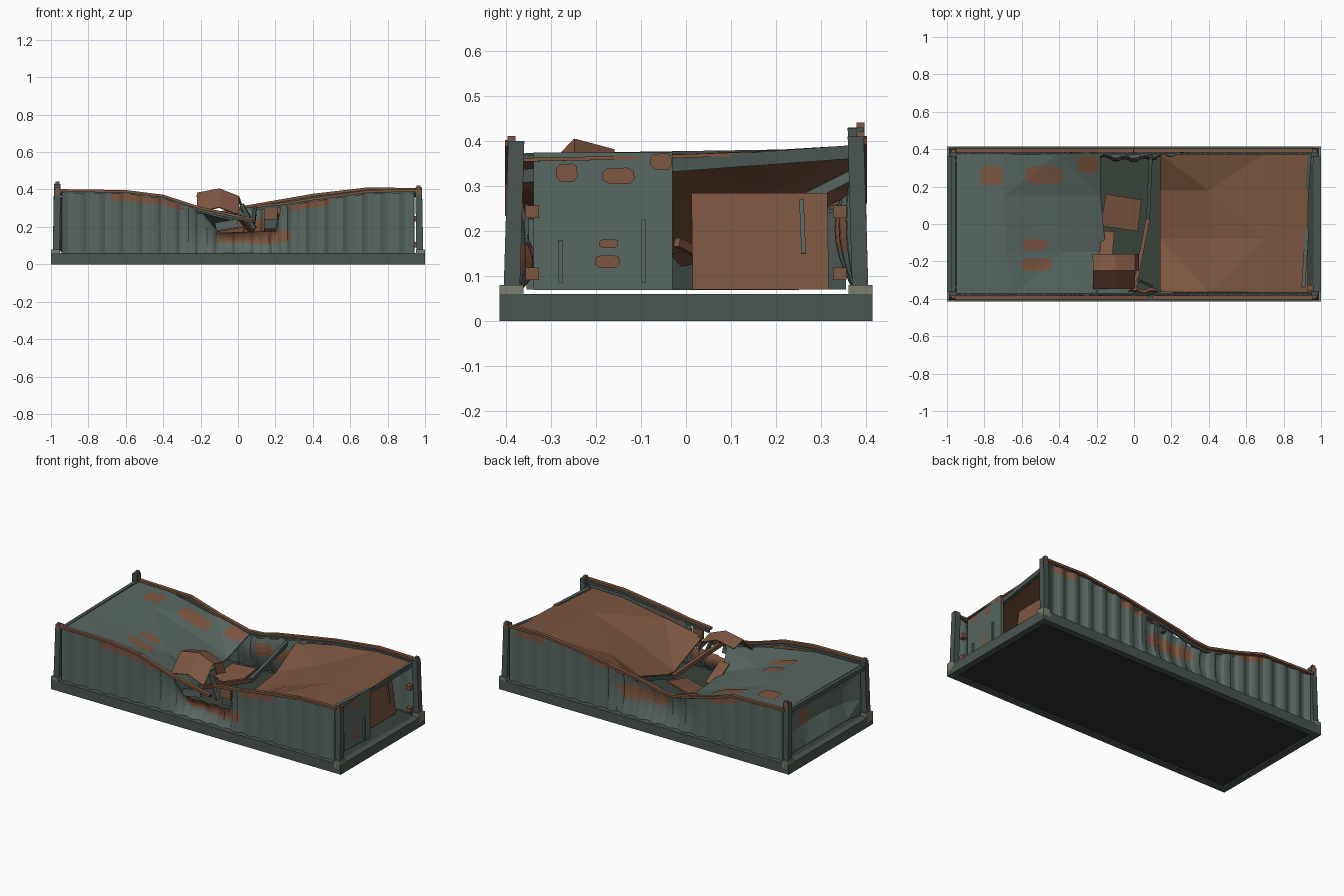
import bpy, bmesh, math
from mathutils import Vector
from mathutils.bvhtree import BVHTree

if "Cube" in bpy.data.objects:
    bpy.data.objects.remove(bpy.data.objects["Cube"])


def mat(name, *rgb):
    m = bpy.data.materials.new(name)
    m.diffuse_color = (*rgb, 1)
    m.use_nodes = True
    m.node_tree.nodes["Principled BSDF"].inputs["Base Color"].default_value = m.diffuse_color
    return m


TEAL = mat("faded teal paint", .098, .135, .122)
FRAME = mat("dark teal frame", .068, .092, .084)
RUST = mat("rust", .205, .092, .051)
CAST = mat("corner casting grey", .2, .205, .16)
FLOOR = mat("floor green", .042, .056, .045)
UNDER = mat("underside black", .027, .03, .026)


def make(name, verts, faces, *mats):
    me = bpy.data.meshes.new(name)
    me.from_pydata([tuple(v) for v in verts], [], faces)
    ob = bpy.data.objects.new(name, me)
    bpy.context.collection.objects.link(ob)
    for m in mats:
        me.materials.append(m)
    return ob


def hexa(name, ring_a, ring_b, m):
    f = [(3, 2, 1, 0), (4, 5, 6, 7)] + [(i, (i + 1) % 4, 4 + (i + 1) % 4, 4 + i) for i in range(4)]
    return make(name, list(ring_a) + list(ring_b), f, m)


def box(name, x0, x1, y0, y1, z0, z1, m):
    ring = lambda z: [(x0, y0, z), (x1, y0, z), (x1, y1, z), (x0, y1, z)]
    return hexa(name, ring(z0), ring(z1), m)


def bar(name, p, q, w, h, m):
    """Square bar from p to q, w wide and h tall."""
    p, q = Vector(p), Vector(q)
    d = (q - p).normalized()
    s = d.cross(Vector((0, 0, 1)) if abs(d.z) < .9 else Vector((1, 0, 0))).normalized()
    u = s.cross(d)
    ring = lambda c: [c + s * w / 2 * a + u * h / 2 * b for a, b in ((1, -1), (1, 1), (-1, 1), (-1, -1))]
    return hexa(name, ring(p), ring(q), m)


def sheet(name, f, us, vs, mats, rule=None, thick=.008):
    """Sheet through f(u, v), solidified; rule(centre) picks the material."""
    n = len(vs)
    vts = [f(u, v) for u in us for v in vs]
    fcs = []
    for i in range(len(us) - 1):
        for j in range(n - 1):
            a, b, c, d = i * n + j, (i + 1) * n + j, (i + 1) * n + j + 1, i * n + j + 1
            fcs += [(a, b, c), (a, c, d)] if (i + j) % 2 else [(a, b, d), (b, c, d)]
    ob = make(name, vts, fcs, *mats)
    if rule:
        for p in ob.data.polygons:
            p.material_index = int(bool(rule(p.center)))
    mod = ob.modifiers.new("thickness", 'SOLIDIFY')
    mod.thickness, mod.offset = thick, 0
    return ob


def interp(pts, x):
    for (a, za), (b, zb) in zip(pts, pts[1:]):
        if x <= b:
            return za + (zb - za) * max(0, (x - a)) / (b - a)
    return pts[-1][1]


def span(a, b, n):
    return [a + (b - a) * i / n for i in range(n + 1)]


# Crushed roof-line profiles (x, z)
BACK = [(-.96, .385), (-.6, .375), (-.4, .315), (-.2, .268), (-.1, .275), (0, .3), (.4, .37), (.7, .405), (.96, .4)]
FRONT_L = [(-.96, .395), (-.6, .39), (-.4, .365), (-.2, .3), (.08, .24)]
FRONT_R = [(.1, .31), (.25, .325), (.4, .35), (.7, .39), (.96, .395)]
TORN = FRONT_L[:4] + [(-.1, .18), (.2, .19), (.23, .32)] + FRONT_R[2:]

# Base frame, floor and castings
for s, n in ((-1, "front"), (1, "back")):
    y = sorted((s * .415, s * .375))
    box(n + "_base_rail", -1, 1, *y, 0, .06, FRAME)
for s, n in ((-1, "left"), (1, "right")):
    x = sorted((s, s * .96))
    box(n + "_base_rail", *x, -.375, .375, 0, .06, FRAME)
box("floor", -.96, .96, -.375, .375, .03, .058, FLOOR)
box("floor_underside", -.96, .96, -.375, .375, .008, .03, UNDER)
for sx in (-1, 1):
    for sy in (-1, 1):
        box("corner_casting", *sorted((sx * 1.0, sx * .952)), *sorted((sy * .415, sy * .362)), .03, .08, CAST)
        top = {(-1, 1): .43, (1, 1): .41}.get((sx, sy), .4)
        bar("corner_post", (sx * .972, sy * .388, .07), (sx * .966, sy * .378, top), .036, .036, FRAME)
        box("post_rust_tip", *sorted((sx * .955, sx * .975)), *sorted((sy * .38, sy * .397)), top - .06, top + .012, RUST)


# Corrugated side walls with inward bulge
def side_wall(name, s, prof, rust):
    def f(x, t):
        w = (x * 10) % 1
        groove = .014 * min(1, max(0, abs(w - .5) * 5 - .75))
        push = math.exp(-((x + .02) / .24) ** 2) * .045 * math.sin(t * 2.5)
        return (x, s * (.392 - groove - push), .06 + (interp(prof, x) - .012 - .06) * t)
    return sheet(name, f, span(-.942, .942, 114), span(0, 1, 8), (TEAL, RUST), rust, .005)


def patch_at(c, x, z, rx, rz):
    return ((c.x - x) / rx) ** 4 + ((c.z - z) / rz) ** 4 < 1


side_wall("front_wall", -1, TORN, lambda c: patch_at(c, .08, .15, .2, .038)
          or ((-.68 < c.x < -.3 or .28 < c.x < .5) and c.z > interp(TORN, c.x) - .055))
side_wall("back_wall", 1, BACK, lambda c: patch_at(c, .04, .2, .17, .04)
          or ((.72 < c.x < .9 or .25 < c.x < .42 or -.62 < c.x < -.45) and c.z > interp(BACK, c.x) - .05))

# Rusted top rails: double bars following the crushed profile
for n, y, prof in (("back", .392, BACK), ("front_left", -.392, FRONT_L), ("front_right", -.392, FRONT_R)):
    for (a, za), (b, zb) in zip(prof, prof[1:]):
        bar(n + "_top_rail", (a, y, za), (b, y, zb), .022, .014, RUST)
        k = .018 if y < 0 else -.018
        bar(n + "_inner_rail", (a, y + k, za - .012), (b, y + k, zb - .012), .012, .014, FRAME)


# Collapsed roof halves
def roof_z(x, y, front, sag, drop):
    k = (y + .375) / .75
    edge = interp(front, x) * (1 - k) + interp(BACK, x) * k
    return edge - drop - .018 * (1 - k) - sag * (1 - (y / .375) ** 2)


def left_roof(t, y):
    end = -.18 if y > -.1 else -.18 + .16 * (-.1 - y) / .275
    x = -.95 + (end + .95) * t
    return (x, y, roof_z(x, y, FRONT_L, .085 * max(0, (t - .35) / .65), .008))


def right_roof(x, y):
    k = max(0, (.7 - x) / .56)
    return (x, y, roof_z(x, y, FRONT_R, .004 + .13 * k ** 1.4, .018 + .015 * k))


roof = sheet("left_roof", left_roof, (0, .33, .7, 1), (-.372, -.15, .15, .372), (TEAL,))
sheet("right_roof", right_roof, (.14, .4, .7, .93), (-.365, -.08, .18, .375), (RUST,))

# Rust patches draped on the left roof
bm = bmesh.new()
bm.from_mesh(roof.data)
tree = BVHTree.FromBMesh(bm)
for cx, cy, rx, ry in ((-.76, .26, .065, .052), (-.48, .26, .11, .05), (-.53, -.11, .07, .03),
                       (-.52, -.215, .09, .035), (-.245, .32, .065, .045)):
    vts, n = [], 12
    for r in (0, .5, 1):
        for i in range(n):
            a = math.tau * i / n
            q = [math.copysign(abs(g) ** .6, g) * r for g in (math.cos(a), math.sin(a))]
            x, y = cx + q[0] * rx * (.9 + .1 * (i % 2)), cy + q[1] * ry
            hit = tree.ray_cast(Vector((x, y, 1)), Vector((0, 0, -1)))[0]
            vts.append((x, y, (hit.z if hit else .25) + .0075))
    fcs = [(r * n + i, r * n + n + i, r * n + n + (i + 1) % n, r * n + (i + 1) % n) for r in (0, 1) for i in range(n)]
    make("roof_rust_patch", vts, fcs, RUST)
bm.free()

# Torn roof flap folded along a ridge, fallen panel and debris
RIDGE = [(-.22, .38), (-.1, .403), (.005, .362)]
FOLD = [(-.345, -.1), (-.248, 0), (-.16, -.024)]
sheet("folded_roof_flap", lambda i, j: (RIDGE[i][0], FOLD[j][0], RIDGE[i][1] + FOLD[j][1]),
      range(3), range(3), (RUST,), thick=.006)
sheet("flap_tail", lambda i, j: (.005 + .02 * i, FOLD[j][0], .362 + FOLD[j][1] - .06 * i),
      (0, 1), (1, 2), (RUST,), thick=.006)
hexa("fallen_panel", [(-.18, -.01, .12), (.02, -.04, .15), (.04, .13, .19), (-.15, .16, .16)],
     [(-.18, -.01, .13), (.02, -.04, .16), (.04, .13, .2), (-.15, .16, .17)], RUST)
bar("torn_strip", (-.15, -.17, .25), (-.14, -.04, .16), .07, .008, RUST)
bar("roof_bow_back", (.09, .37, .29), (.075, .02, .175), .02, .025, FRAME)
bar("roof_bow_front", (.075, .03, .175), (0, -.36, .26), .02, .025, RUST)
bar("bent_brace", (.02, -.3, .32), (.09, -.33, .19), .015, .02, FRAME)
box("torn_wall_scrap", .14, .21, -.375, -.362, .24, .3, RUST)
box("torn_wall_backing", .14, .21, -.36, -.35, .19, .26, FRAME)
bar("torn_wall_flap", (-.12, -.37, .2), (.0, -.365, .22), .01, .045, TEAL)
bar("inner_brace", (.82, .26, .27), (.82, .37, .325), .015, .022, TEAL)

# Crumpled end wall
sheet("end_wall", lambda y, t: (-.955 + .07 * (1 - (y / .36) ** 2) * math.sin(t * math.pi)
                                + .02 * (round(y * 100) % 2), y, .07 + (.285 + .015 * y) * t),
      span(-.355, .355, 7), span(0, 1, 3), (TEAL, RUST), lambda c: .05 < c.y < .16 and .17 < c.z < .27, .006)
bar("left_header", (-.965, -.38, .36), (-.965, .38, .372), .022, .024, FRAME)
bar("right_header", (.885, -.37, .322), (.94, .37, .376), .02, .03, FRAME)

# Doors: one shut, one rusted and knocked inward
DX = lambda y: .915 + .02 * (y + .34) / .31
hexa("shut_door", [(DX(y) - d, y, .068) for y, d in ((-.34, 0), (-.03, 0), (-.03, .02), (-.34, .02))],
     [(DX(y) - d, y, .375) for y, d in ((-.34, 0), (-.03, 0), (-.03, .02), (-.34, .02))], TEAL)
hexa("rusted_door", [(.87, .015, .07), (.87, .318, .07), (.85, .318, .07), (.85, .015, .07)],
     [(.84, .012, .285), (.84, .315, .285), (.82, .315, .285), (.82, .012, .285)], RUST)
for y, z, w, h in ((-.265, .33, .024, .02), (-.15, .323, .036, .018), (-.055, .355, .024, .018),
                   (-.172, .172, .021, .01), (-.175, .132, .028, .014)):
    pts = [(DX(y + a * w) + .004, y + a * w, z + b * h) for a, b in
           ((-1, -.5), (-.6, -1), (.7, -1), (1, -.4), (.9, .7), (.5, 1), (-.7, .9), (-1, .5))]
    make("door_rust_patch", pts, [tuple(range(8))], RUST)
for x, y, z0, z1 in ((DX(-.28), -.28, .085, .18), (DX(-.095), -.095, .085, .225)):
    bar("door_lock_rod", (x + .008, y, z0), (x + .008, y, z1), .01, .01, TEAL)
bar("rusted_door_rod", (.866, .262, .15), (.85, .257, .27), .01, .01, TEAL)
for y in (-.342, .342):
    for z in (.105, .243):
        box("door_hinge", .93, .96, y - .015, y + .015, z - .014, z + .014, RUST)
bar("fallen_lock_rod", (.86, -.02, .175), (.8, .03, .15), .015, .02, RUST)
